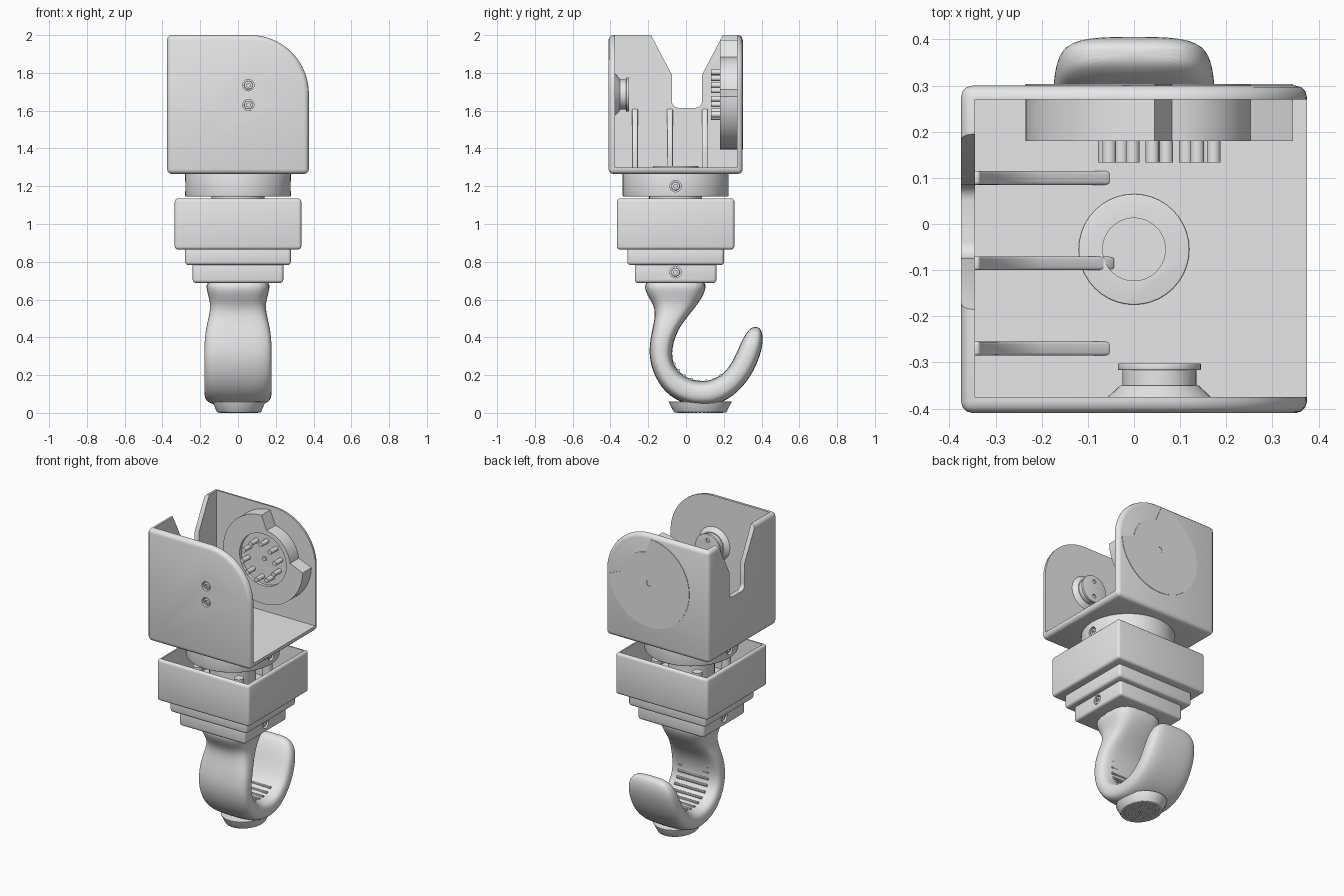
import bpy, bmesh
from math import sin, cos, pi, radians, copysign
from mathutils import Vector

cube = bpy.data.objects.get("Cube")
if cube:
    bpy.data.objects.remove(cube, do_unlink=True)

grey = bpy.data.materials.new("light_grey")
grey.use_nodes = True
grey.diffuse_color = (0.8, 0.8, 0.8, 1)
grey.node_tree.nodes["Principled BSDF"].inputs["Base Color"].default_value = (0.8, 0.8, 0.8, 1)

MID = -0.055            # centre line of the body in y
AX, AZ = 0.055, 1.685   # pivot axis of the bracket


def make(name, bm):
    bmesh.ops.recalc_face_normals(bm, faces=bm.faces)
    mesh = bpy.data.meshes.new(name)
    bm.to_mesh(mesh)
    bm.free()
    mesh.materials.append(grey)
    obj = bpy.data.objects.new(name, mesh)
    bpy.context.collection.objects.link(obj)
    return obj


def prism(name, pts, axis, a, b):
    """Extrude a 2D outline along x or y."""
    bm = bmesh.new()
    place = (lambda p: (a, p[0], p[1])) if axis == "x" else (lambda p: (p[0], a, p[1]))
    face = bm.faces.new([bm.verts.new(place(p)) for p in pts])
    top = bmesh.ops.extrude_face_region(bm, geom=[face])["geom"]
    move = Vector((b - a, 0, 0) if axis == "x" else (0, b - a, 0))
    bmesh.ops.translate(bm, vec=move, verts=[v for v in top if isinstance(v, bmesh.types.BMVert)])
    return make(name, bm)


def box(name, x0, x1, y0, y1, z0, z1):
    return prism(name, [(x0, z0), (x1, z0), (x1, z1), (x0, z1)], "y", y0, y1)


def cyl(name, p, q, r1, r2=None, n=40):
    p, q = Vector(p), Vector(q)
    bm = bmesh.new()
    bmesh.ops.create_cone(bm, cap_ends=True, segments=n, radius1=r1,
                          radius2=r1 if r2 is None else r2, depth=(q - p).length)
    turn = (q - p).to_track_quat("Z", "Y").to_matrix()
    bmesh.ops.rotate(bm, matrix=turn, verts=bm.verts)
    bmesh.ops.translate(bm, vec=(p + q) / 2, verts=bm.verts)
    return make(name, bm)


def finish(obj, bevel=0, cuts=(), subsurf=0):
    """Bevel, cut, bake the modifiers and shade."""
    if bevel:
        m = obj.modifiers.new("bevel", "BEVEL")
        m.width, m.segments, m.limit_method, m.angle_limit = bevel, 3, "ANGLE", radians(40)
    if subsurf:
        obj.modifiers.new("smooth", "SUBSURF").levels = subsurf
    for c in cuts:
        m = obj.modifiers.new("cut", "BOOLEAN")
        m.operation, m.solver, m.object = "DIFFERENCE", "EXACT", c
    bpy.context.view_layer.update()
    deps = bpy.context.evaluated_depsgraph_get()
    mesh = bpy.data.meshes.new_from_object(obj.evaluated_get(deps))
    obj.modifiers.clear()
    obj.data = mesh
    for c in cuts:
        bpy.data.objects.remove(c, do_unlink=True)
    bpy.ops.object.select_all(action="DESELECT")
    obj.select_set(True)
    bpy.context.view_layer.objects.active = obj
    bpy.ops.object.shade_smooth_by_angle(angle=radians(35))
    return obj


def bolt(name, pos, out, r=0.03):
    """Socket bolt sunk in a hole; returns the cutter of the hole."""
    pos, out = Vector(pos), Vector(out)
    head = cyl(name, pos - out * 0.03, pos - out * 0.006, r * 0.75, n=24)
    finish(head, 0.003, [cyl("socket", pos - out * 0.016, pos + out * 0.01, r * 0.35, n=6)])
    return cyl("hole", pos - out * 0.02, pos + out * 0.02, r, n=24)


def arc(cx, cz, r, a0, a1, n):
    steps = [radians(a0 + (a1 - a0) * i / n) for i in range(n + 1)]
    return [(cx + r * cos(a), cz + r * sin(a)) for a in steps]


# Bracket: rounded outline, hollowed, with a notch in the closed side
outline = [(-0.375, 1.265), (0.375, 1.265)] + arc(0.065, 1.69, 0.31, 0, 90, 24) + [(-0.375, 2)]
half_notch = [(0.23, 2.1), (0.19, 2), (0.08, 1.79)] + arc(0.045, 1.65, 0.035, 0, -90, 6)
notch = [(0.005 + y, z) for y, z in half_notch] + [(0.005 - y, z) for y, z in half_notch[::-1]]
cuts = [
    box("inside", -0.345, 1, -0.375, 0.27, 1.3, 3),
    prism("notch", notch, "x", -1, -0.3),
    cyl("floor_hole", (0, MID, 1.28), (0, MID, 1.4), 0.068),
    bolt("front_bolt_upper", (AX, -0.41, 1.735), (0, -1, 0)),
    bolt("front_bolt_lower", (AX, -0.41, 1.63), (0, -1, 0)),
]
finish(prism("bracket", outline, "y", -0.41, 0.3), 0.025, cuts)

# Gussets between the floor and the closed side
for i, y in enumerate((-0.27, -0.085, 0.1)):
    pts = [(-0.35, 1.29), (-0.04, 1.29), (-0.06, 1.305), (-0.2, 1.37), (-0.29, 1.46), (-0.335, 1.61), (-0.35, 1.61)]
    finish(prism(f"gusset_{i + 1}", pts, "y", y - 0.015, y + 0.015), 0.006)

# Washer on the bracket floor
finish(cyl("floor_washer", (0, MID, 1.29), (0, MID, 1.308), 0.12), 0.003,
       [cyl("bore", (0, MID, 1.2), (0, MID, 1.4), 0.068)])

# Hub on the inside of the front wall
finish(cyl("hub_flare", (AX, -0.378, AZ), (AX, -0.35, AZ), 0.115, 0.085))
finish(cyl("hub_stem", (AX, -0.36, AZ), (AX, -0.31, AZ), 0.08))
holes = [cyl("hole", (AX, -0.31, AZ + dz), (AX, -0.28, AZ + dz), 0.013, n=16) for dz in (-0.05, 0.05)]
finish(cyl("hub_cap", (AX, -0.317, AZ), (AX, -0.302, AZ), 0.09), 0.003, holes)

# Drive disc in the back wall: a smaller radius in one quadrant, with a recessed face
shape = arc(AX, AZ, 0.29, 92, 358, 60) + arc(AX, AZ, 0.2, 8, 82, 18)
cuts = [cyl("recess", (AX, 0.1, AZ), (AX, 0.2, AZ), 0.17),
        bolt("back_bolt", (AX, 0.303, AZ), (0, 1, 0), 0.02)]
finish(prism("drive_disc", shape, "y", 0.18, 0.303), 0, cuts)
for i in range(10):
    a = 2 * pi * (i + 0.3) / 10
    x, z = AX + 0.12 * cos(a), AZ + 0.12 * sin(a)
    finish(cyl(f"drive_pin_{i + 1}", (x, 0.21, z), (x, 0.133, z), 0.015, n=16))
finish(cyl("drive_centre", (AX, 0.21, AZ), (AX, 0.192, AZ), 0.014, n=16))

# Swivel neck and its shaft
cuts = [bolt(f"neck_bolt_{n}", (s * 0.28, MID, 1.2), (s, 0, 0)) for n, s in (("left", 1), ("right", -1))]
finish(cyl("swivel_neck", (0, MID, 1.145), (0, MID, 1.27), 0.28, n=64), 0.006, cuts)
finish(cyl("swivel_shaft", (0, MID, 0.88), (0, MID, 1.15), 0.14))
for i in range(4):
    a = pi / 4 + i * pi / 2
    x, y = 0.21 * cos(a), MID + 0.21 * sin(a)
    finish(cyl(f"shaft_post_{i + 1}", (x, y, 0.88), (x, y, 1.08), 0.03, n=20))


# Open housing and the two steps below it
def block(name, hx, z0, z1, bevel, cuts=()):
    hy = hx - 0.024
    return finish(box(name, -hx, hx, MID - hy, MID + hy, z0, z1), bevel, cuts)


well = box("well", -0.315, 0.315, MID - 0.291, MID + 0.291, 0.89, 2)
block("housing", 0.335, 0.865, 1.135, 0.016, [well])
block("upper_step", 0.28, 0.783, 0.88, 0.016)
cuts = [bolt(f"step_bolt_{n}", (s * 0.24, MID, 0.745), (s, 0, 0)) for n, s in (("left", 1), ("right", -1))]
block("lower_step", 0.24, 0.688, 0.8, 0.016, cuts)

# Hook: rounded sections from neck to tip (outer y, z, inner y, z, half width)
stations = [
    (-.225, .72, .115, .72, .18), (-.22, .64, .105, .64, .165), (-.175, .58, .06, .57, .145),
    (-.16, .52, 0, .5, .155), (-.185, .42, -.055, .42, .178), (-.2, .31, -.08, .31, .18),
    (-.17, .19, -.06, .24, .18), (-.09, .08, 0, .185, .18), (.04, .03, .075, .165, .178),
    (.19, .04, .15, .175, .18), (.31, .14, .22, .225, .178), (.375, .25, .265, .31, .175),
    (.41, .36, .295, .385, .165), (.405, .43, .33, .44, .13), (.385, .455, .355, .455, .07),
]


def soft(v):
    return copysign(abs(v) ** 0.62, v)


bm = bmesh.new()
rings, N = [], 20
for oy, oz, iy, iz, w in stations:
    outer, inner = Vector((0, oy, oz)), Vector((0, iy, iz))
    ring = []
    for k in range(N):
        a = 2 * pi * k / N
        p = (outer + inner) / 2 + (outer - inner) / 2 * soft(cos(a))
        ring.append(bm.verts.new(p + Vector((w * soft(sin(a)), 0, 0))))
    rings.append(ring)
for r, s in zip(rings, rings[1:]):
    for k in range(N):
        bm.faces.new((r[k], r[(k + 1) % N], s[(k + 1) % N], s[k]))
bm.faces.new(rings[0])
bm.faces.new(rings[-1])
finish(make("hook", bm), subsurf=2)

# Grip ridges inside the hook
for i in range(11):
    a = radians(165 + 14 * i)
    y, z = 0.088 + 0.168 * cos(a), 0.335 + 0.168 * sin(a)
    finish(cyl(f"grip_ridge_{i + 1}", (-0.11, y, z), (0.11, y, z), 0.008, n=10))

# Foot pad with small studs
foot = cyl("foot_pad", (0, 0, 0.003), (0, 0, 0.06), 0.138, 0.168, n=48)
foot.data.transform(foot.matrix_world.Diagonal((0.84, 1, 1, 1)))
foot.data.transform(foot.matrix_world.Translation((0.005, 0.075, 0)))
finish(foot, 0.003)
bm = bmesh.new()
for ring in range(6):
    count = max(1, ring * 6)
    for k in range(count):
        a, r = 2 * pi * k / count, ring * 0.023
        made = bmesh.ops.create_cone(bm, cap_ends=True, segments=8, radius1=0.005, radius2=0.007, depth=0.006)
        bmesh.ops.translate(bm, vec=(0.005 + 0.84 * r * cos(a), 0.075 + r * sin(a), 0.003), verts=made["verts"])
finish(make("foot_studs", bm))
